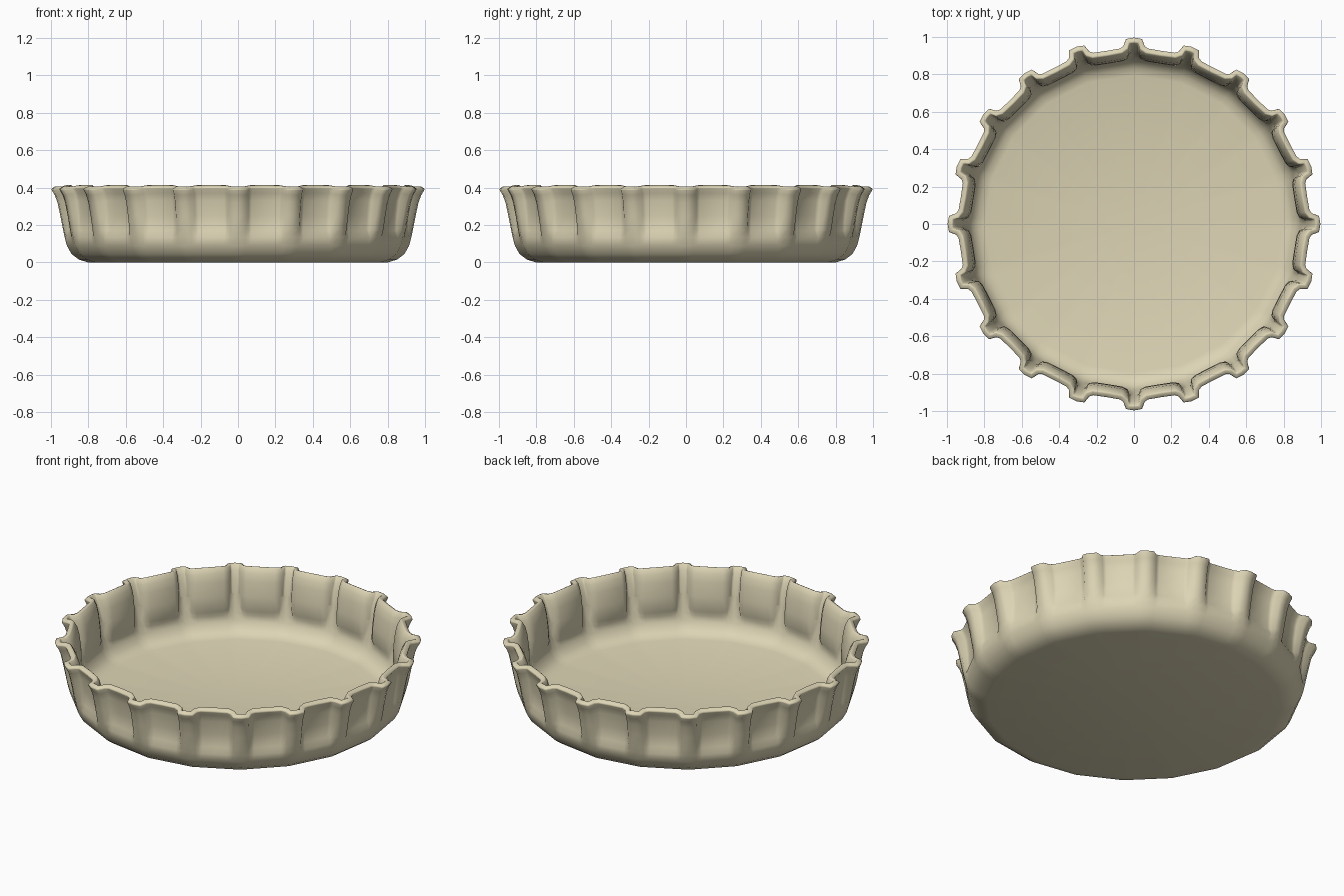
import bpy, bmesh, math

if "Cube" in bpy.data.objects:
    bpy.data.objects.remove(bpy.data.objects["Cube"])

FLUTES = 20
STEP = 2 * math.pi / FLUTES

mat = bpy.data.materials.new("pale_cream")
mat.diffuse_color = (0.72, 0.66, 0.46, 1)
mat.use_nodes = True
mat.node_tree.nodes["Principled BSDF"].inputs["Base Color"].default_value = mat.diffuse_color

# Plain lower body: (corner radius, z) of 20-sided rings
BODY = [(0.80, 0.0), (0.85, 0.015), (0.89, 0.045), (0.915, 0.09), (0.927, 0.135)]
# Fluted wall: (ridge radius, ridge z, panel radius, panel z)
WALL = [(0.935, 0.175, 0.900, 0.170), (0.950, 0.25, 0.903, 0.25),
        (0.965, 0.32, 0.912, 0.33), (0.980, 0.36, 0.922, 0.37),
        (1.000, 0.393, 0.940, 0.400)]
# Across one flute: (angle in degrees from ridge, ridge share 1 .. panel share 0)
SECTION = [(-4.6, 0.02), (-3.5, 0.2), (-2.5, 0.88), (0, 1.0),
           (2.5, 0.88), (3.5, 0.2), (4.6, 0.02), (9, 0)]


def flat(a):
    """Radius factor keeping points on the straight side of the 20-gon."""
    return math.cos(STEP / 2) / math.cos(STEP / 2 - abs(a))


def make_ring(bm, row):
    ring = []
    for i in range(FLUTES):
        for deg, share in SECTION:
            a = math.radians(deg)
            if len(row) == 2:
                r, z = row[0] * flat(a), row[1]
            else:
                rr, rz, pr, pz = row
                panel = pr * math.cos(math.radians(4.4)) / math.cos(STEP / 2 - abs(a)) + 0.003
                r = panel + (rr - panel) * share
                z = pz + (rz - pz) * share
            t = i * STEP + a
            ring.append(bm.verts.new((r * math.cos(t), r * math.sin(t), z)))
    return ring


# Outer skin of the dish, thickened inwards
bm = bmesh.new()
rings = [make_ring(bm, row) for row in BODY + WALL]
n = len(rings[0])
for lo, hi in zip(rings, rings[1:]):
    for i in range(n):
        j = (i + 1) % n
        bm.faces.new((lo[i], lo[j], hi[j], hi[i]))
centre = bm.verts.new((0, 0, 0))
for i in range(n):
    bm.faces.new((centre, rings[0][(i + 1) % n], rings[0][i]))
bmesh.ops.recalc_face_normals(bm, faces=bm.faces)
if centre.link_faces[0].normal.z > 0:
    bmesh.ops.reverse_faces(bm, faces=bm.faces)

mesh = bpy.data.meshes.new("fluted_dish")
bm.to_mesh(mesh)
bm.free()
mesh.materials.append(mat)
dish = bpy.data.objects.new("fluted_dish", mesh)
bpy.context.collection.objects.link(dish)
bpy.context.view_layer.objects.active = dish
dish.select_set(True)

# Wall thickness
solid = dish.modifiers.new("thickness", 'SOLIDIFY')
solid.thickness = 0.033
solid.offset = -1
# Softened rim
soft = dish.modifiers.new("soft_rim", 'BEVEL')
soft.width = 0.008
soft.segments = 2
soft.limit_method = 'ANGLE'
soft.angle_limit = math.radians(70)
for name in ("thickness", "soft_rim"):
    bpy.ops.object.modifier_apply(modifier=name)
bpy.ops.object.shade_smooth_by_angle(angle=math.radians(65))
